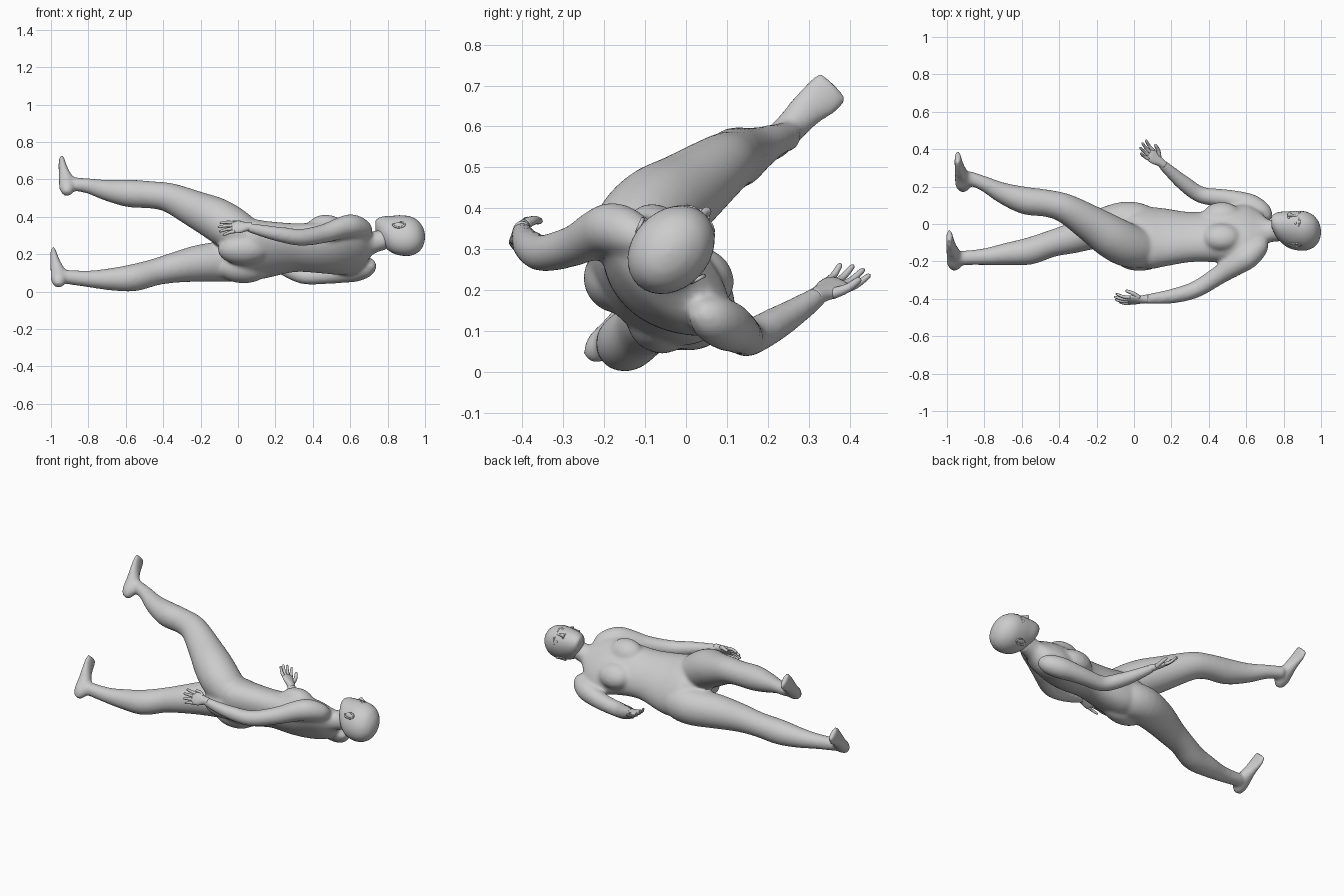
import bpy, bmesh, math
from mathutils import Vector, Matrix

if "Cube" in bpy.data.objects:
    bpy.data.objects.remove(bpy.data.objects["Cube"], do_unlink=True)

clay = bpy.data.materials.new("clay_grey")
clay.use_nodes = True
clay.diffuse_color = (0.6, 0.6, 0.6, 1)
clay.node_tree.nodes["Principled BSDF"].inputs["Base Color"].default_value = (0.6, 0.6, 0.6, 1)

UP = Vector((1, 0, 0))                      # towards the crown of the head
FRONT = Vector((0, 0.68, 0.73)).normalized()  # chest and face direction
SIDE = UP.cross(FRONT)                      # towards the raised shoulder


def smooth_rows(rows, steps):
    """Catmull-Rom interpolation of (x, y, z, half width, half depth) rows."""
    rows = [Vector(r) for r in rows]
    out = []
    for i in range(len(rows) - 1):
        p0, p1, p2 = rows[max(i - 1, 0)], rows[i], rows[i + 1]
        p3 = rows[min(i + 2, len(rows) - 1)]
        for k in range(steps):
            t = k / steps
            out.append(0.5 * (2 * p1 + (p2 - p0) * t + (2 * p0 - 5 * p1 + 4 * p2 - p3) * t * t
                              + (3 * p1 - p0 - 3 * p2 + p3) * t ** 3))
    return out + [rows[-1]]


def tube(bm, rows, front, axis=None, steps=4, sides=24):
    """Loft ellipses along a path; 'front' orients the depth radius."""
    rows = smooth_rows(rows, steps)
    centres = [Vector(r[:3]) for r in rows]
    rings = []
    for i, r in enumerate(rows):
        t = axis or (centres[min(i + 1, len(rows) - 1)] - centres[max(i - 1, 0)]).normalized()
        lat = t.cross(Vector(front)).normalized()
        dep = lat.cross(t)
        ring = []
        for k in range(sides):
            a = math.tau * k / sides
            ring.append(bm.verts.new(centres[i] + lat * r[3] * math.cos(a) + dep * r[4] * math.sin(a)))
        rings.append(ring)
    for p, q in zip(rings, rings[1:]):
        for k in range(sides):
            n = (k + 1) % sides
            bm.faces.new((p[k], p[n], q[n], q[k]))
    bm.faces.new(rings[0][::-1])
    bm.faces.new(rings[-1])


def blob(bm, centre, size, axes=(UP, FRONT, SIDE), seg=24):
    """Ellipsoid with its radii along the given axes."""
    m = Matrix([a * s for a, s in zip(axes, size)]).transposed().to_4x4()
    bmesh.ops.create_uvsphere(bm, u_segments=seg, v_segments=seg // 2, radius=1,
                              matrix=Matrix.Translation(centre) @ m)


def finish(bm, name):
    bmesh.ops.recalc_face_normals(bm, faces=bm.faces)
    for f in bm.faces:
        f.smooth = True
    me = bpy.data.meshes.new(name)
    bm.to_mesh(me)
    bm.free()
    me.materials.append(clay)
    ob = bpy.data.objects.new(name, me)
    bpy.context.scene.collection.objects.link(ob)
    return ob


def round_rows(points):
    return [(x, y, z, r, r) for x, y, z, r in points]


# Body: torso, limbs and feet fused into one skin
bm = bmesh.new()
tube(bm, [(-0.09, -0.05, 0.22, 0.09, 0.06), (0.0, -0.065, 0.225, 0.165, 0.12),
          (0.08, -0.075, 0.225, 0.193, 0.128), (0.16, -0.072, 0.225, 0.183, 0.118),
          (0.30, -0.07, 0.235, 0.155, 0.105), (0.42, -0.065, 0.235, 0.158, 0.112),
          (0.52, -0.055, 0.235, 0.175, 0.112), (0.60, -0.045, 0.235, 0.185, 0.100),
          (0.66, -0.045, 0.24, 0.15, 0.082), (0.70, -0.04, 0.25, 0.09, 0.066),
          (0.73, -0.038, 0.264, 0.060, 0.060), (0.80, -0.035, 0.285, 0.056, 0.060)],
     FRONT, axis=UP, sides=32)
for s in (-1, 1):   # breasts, then buttocks
    blob(bm, Vector((0.47, -0.06, 0.235)) + FRONT * 0.068 + SIDE * 0.078 * s, (0.105, 0.068, 0.080))
    blob(bm, Vector((0.03, -0.07, 0.225)) - FRONT * 0.068 + SIDE * 0.072 * s, (0.14, 0.080, 0.085))

raised_leg = [(0.13, -0.12, 0.25, 0.06), (0.06, -0.13, 0.28, 0.10), (-0.03, -0.115, 0.335, 0.117),
              (-0.12, -0.07, 0.39, 0.115), (-0.22, -0.005, 0.437, 0.10), (-0.36, 0.08, 0.50, 0.08),
              (-0.46, 0.11, 0.517, 0.073), (-0.58, 0.125, 0.525, 0.074), (-0.70, 0.165, 0.542, 0.057),
              (-0.80, 0.215, 0.565, 0.041), (-0.89, 0.25, 0.577, 0.037)]
lowered_leg = [(0.13, -0.01, 0.17, 0.06), (0.06, 0.0, 0.165, 0.10), (-0.05, 0.01, 0.162, 0.11),
               (-0.20, -0.03, 0.152, 0.10), (-0.33, -0.075, 0.13, 0.083), (-0.44, -0.105, 0.105, 0.072),
               (-0.56, -0.145, 0.074, 0.073), (-0.68, -0.16, 0.066, 0.060),
               (-0.80, -0.175, 0.068, 0.045), (-0.93, -0.182, 0.08, 0.038)]
raised_arm = [(0.695, -0.08, 0.305, 0.025), (0.67, -0.12, 0.33, 0.052), (0.61, -0.175, 0.35, 0.064),
              (0.55, -0.215, 0.34, 0.059), (0.46, -0.27, 0.31, 0.051), (0.34, -0.345, 0.29, 0.046),
              (0.24, -0.378, 0.303, 0.042), (0.14, -0.395, 0.323, 0.034), (0.05, -0.402, 0.345, 0.025)]
lowered_arm = [(0.715, 0.02, 0.155, 0.025), (0.69, 0.055, 0.135, 0.054), (0.63, 0.095, 0.115, 0.062),
               (0.56, 0.12, 0.102, 0.056), (0.48, 0.138, 0.09, 0.049), (0.36, 0.155, 0.083, 0.045),
               (0.27, 0.215, 0.115, 0.042), (0.20, 0.275, 0.152, 0.034), (0.14, 0.33, 0.19, 0.025)]
for limb in (raised_leg, lowered_leg, raised_arm, lowered_arm):
    tube(bm, round_rows(limb), FRONT)

# Feet, same shape at two places, soles facing away from the head
foot = [(-0.922, 0.182, 0.522, 0.020, 0.022), (-0.914, 0.208, 0.550, 0.038, 0.042),
        (-0.917, 0.250, 0.592, 0.039, 0.042), (-0.930, 0.290, 0.635, 0.044, 0.029),
        (-0.940, 0.335, 0.675, 0.053, 0.020), (-0.942, 0.362, 0.702, 0.048, 0.016)]
for off in ((0, 0, 0), (-0.045, -0.42, -0.49)):
    tube(bm, [(x + off[0], y + off[1], z + off[2], a, b) for x, y, z, a, b in foot], UP)
body = finish(bm, "body")
fuse = body.modifiers.new("fuse", 'REMESH')
fuse.mode = 'VOXEL'
fuse.voxel_size = 0.009
fuse.use_smooth_shade = True
relax = body.modifiers.new("relax", 'SMOOTH')
relax.factor = 0.5
relax.iterations = 16

# Head: loft from chin to crown as (height, forward shift, half width, half depth)
bm = bmesh.new()
mid = Vector((0, -0.035, 0.30))
rows = []
for x, shift, w, d in [(0.735, 0.070, 0.024, 0.027), (0.745, 0.060, 0.045, 0.047),
                       (0.775, 0.034, 0.070, 0.082), (0.82, 0.010, 0.084, 0.108),
                       (0.87, 0.0, 0.093, 0.118), (0.92, -0.004, 0.093, 0.115),
                       (0.96, -0.007, 0.077, 0.095), (0.985, -0.01, 0.050, 0.064),
                       (0.996, -0.01, 0.025, 0.033), (1.0, -0.01, 0.004, 0.005)]:
    c = mid + FRONT * shift
    rows.append((x, c.y, c.z, w, d))
tube(bm, rows, FRONT, axis=UP, sides=32)
finish(bm, "head")


def face_point(x, f, s):
    return Vector((x, 0, 0)) + mid + FRONT * f + SIDE * s


# Nose: bridge widening to the tip, with nostril wings
bm = bmesh.new()
tube(bm, [(*face_point(x, f, 0), w, d) for x, f, w, d in
          [(0.875, 0.110, 0.007, 0.008), (0.85, 0.117, 0.008, 0.010),
           (0.83, 0.124, 0.012, 0.013), (0.822, 0.120, 0.008, 0.009)]], FRONT, axis=UP, sides=16)
for s in (-1, 1):
    blob(bm, face_point(0.827, 0.113, 0.012 * s), (0.007, 0.010, 0.007), seg=12)
finish(bm, "nose")

# Lips
bm = bmesh.new()
for x, f in ((0.797, 0.106), (0.786, 0.104)):
    blob(bm, face_point(x, f, 0), (0.006, 0.011, 0.024), seg=16)
finish(bm, "lips")

# Eyes, brows and ears on both sides
for s, tag in ((1, "upper"), (-1, "lower")):
    bm = bmesh.new()
    blob(bm, face_point(0.863, 0.100, 0.034 * s), (0.008, 0.010, 0.015), seg=16)
    finish(bm, tag + "_eye")
    bm = bmesh.new()
    tube(bm, [(*face_point(x, f, w * s), r, r) for x, f, w, r in
              [(0.880, 0.114, 0.014, 0.003), (0.886, 0.107, 0.034, 0.005), (0.880, 0.091, 0.056, 0.003)]],
         UP, sides=10)
    finish(bm, tag + "_brow")
    bm = bmesh.new()
    out = (SIDE * s - FRONT * 0.35).normalized()
    fwd = FRONT - out * FRONT.dot(out)
    fwd.normalize()
    ear = face_point(0.860, -0.008, 0.091 * s)
    blob(bm, ear, (0.030, 0.016, 0.006), (UP, fwd, out), 16)
    rim = []
    for k in range(9):   # curled outer rim
        a = math.radians(-100 + 270 * k / 8)
        p = ear + out * 0.006 + UP * 0.031 * math.sin(a) - fwd * 0.017 * math.cos(a)
        rim.append((*p, 0.005, 0.005))
    tube(bm, rim, out, steps=2, sides=10)
    finish(bm, tag + "_ear")


def hand(name, wrist, aim, spread, curl):
    """Palm, four fanned fingers and a thumb on the +spread side."""
    bm = bmesh.new()
    wrist, d = Vector(wrist), Vector(aim).normalized()
    s = Vector(spread)
    s = (s - d * s.dot(d)).normalized()
    n = Vector(curl)
    n = (n - d * n.dot(d) - s * n.dot(s)).normalized()
    tube(bm, [(*(wrist + d * k), w, t) for k, w, t in
              [(-0.03, 0.022, 0.022), (0.0, 0.025, 0.020), (0.03, 0.035, 0.017),
               (0.06, 0.038, 0.014), (0.078, 0.032, 0.010)]], n, sides=20)
    for k, length in enumerate((0.07, 0.08, 0.075, 0.058)):
        o = 0.027 - 0.018 * k
        base = wrist + d * 0.065 + s * o
        way = (d + s * o * 7).normalized()
        tip = base + way * length + n * 0.016
        knuckle = base + way * length * 0.5 + n * 0.002
        tube(bm, round_rows([(*base, 0.010), (*knuckle, 0.0085), (*tip, 0.0065),
                             (*(tip + way * 0.005), 0.002)]), n, sides=12)
    root = wrist + d * 0.018 + s * 0.018
    tube(bm, round_rows([(*root, 0.014), (*(root + d * 0.028 + s * 0.022 + n * 0.014), 0.011),
                         (*(root + d * 0.062 + s * 0.030 + n * 0.028), 0.008),
                         (*(root + d * 0.068 + s * 0.031 + n * 0.030), 0.003)]), n, sides=12)
    finish(bm, name)


hand("raised_hand", (0.045, -0.403, 0.346), (-1, -0.06, -0.02), (0, 0.55, 0.83), (0, 0.83, -0.55))
hand("lowered_hand", (0.138, 0.332, 0.192), (-0.122, 0.097, 0.053), (0.05, 0.08, -0.04), (-0.2, 0, 1))
